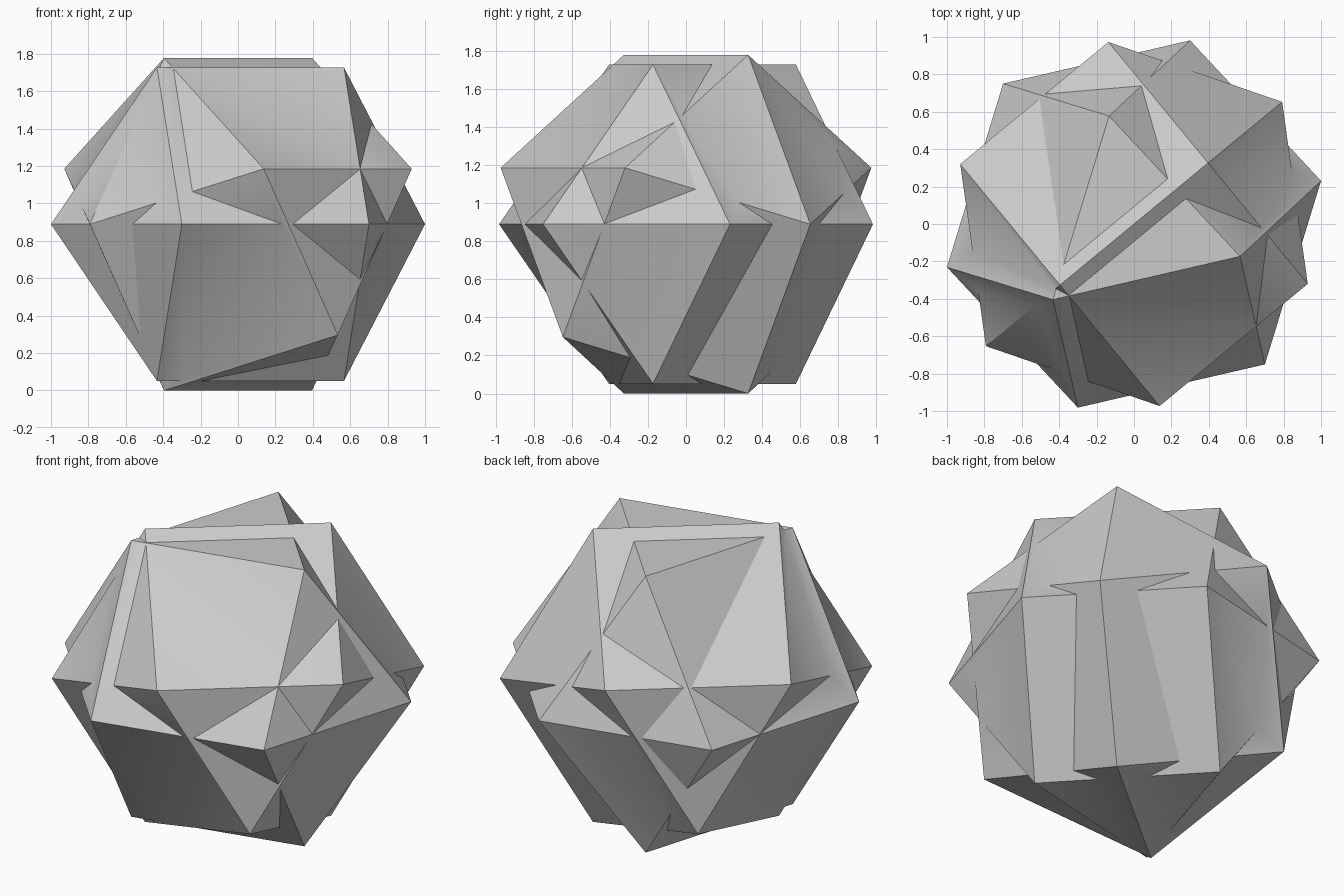
import bpy, bmesh, math
from mathutils import Matrix, Vector

cube = bpy.data.objects.get("Cube")
if cube:
    bpy.data.objects.remove(cube, do_unlink=True)

TURN = math.radians(13)             # heading of the upright solid
R = 1 / math.cos(TURN)              # corner radius, also the edge length
CENTRE = Matrix.Translation((0, 0, R * math.sin(math.radians(60))))

grey = bpy.data.materials.new("plain grey")
grey.use_nodes = True
colour = (0.6, 0.6, 0.6, 1)
grey.diffuse_color = colour
grey.node_tree.nodes["Principled BSDF"].inputs["Base Color"].default_value = colour


def ring(count, radius, z, start):
    """Corners of a level regular polygon."""
    angles = [math.radians(start + 360 * i / count) for i in range(count)]
    return [Vector((radius * math.cos(a), radius * math.sin(a), z)) for a in angles]


def bicupola(name, rotation):
    """Hexagon belt with matching triangles above and below."""
    height = R * math.sqrt(2 / 3)
    corners = ring(6, R, 0, 0)
    for side in (-1, 1):
        corners += ring(3, R / math.sqrt(3), side * height, -30)
    bm = bmesh.new()
    for co in corners:
        bm.verts.new(co)
    bmesh.ops.convex_hull(bm, input=bm.verts[:])
    bmesh.ops.dissolve_limit(bm, angle_limit=math.radians(1),
                             verts=bm.verts[:], edges=bm.edges[:])
    bmesh.ops.recalc_face_normals(bm, faces=bm.faces[:])
    bm.transform(CENTRE @ rotation)
    mesh = bpy.data.meshes.new(name)
    bm.to_mesh(mesh)
    bm.free()
    mesh.materials.append(grey)
    obj = bpy.data.objects.new(name, mesh)
    bpy.context.scene.collection.objects.link(obj)
    return obj


# Upright solid, and a second one lying on its side
solid = bicupola("crossed_solid", Matrix.Rotation(TURN, 4, 'Z'))
lying = bicupola("lying_solid", Matrix.Rotation(math.radians(39.5), 4, 'Z')
                 @ Matrix.Rotation(math.radians(-90), 4, 'X'))

# Merge the two into one surface
union = solid.modifiers.new("merge", 'BOOLEAN')
union.operation = 'UNION'
union.solver = 'EXACT'
union.object = lying
for o in bpy.context.selected_objects:
    o.select_set(False)
solid.select_set(True)
bpy.context.view_layer.objects.active = solid
bpy.ops.object.modifier_apply(modifier=union.name)
bpy.data.objects.remove(lying, do_unlink=True)

# Soften only the shallow creases
bpy.ops.object.shade_smooth_by_angle(angle=math.radians(30))
